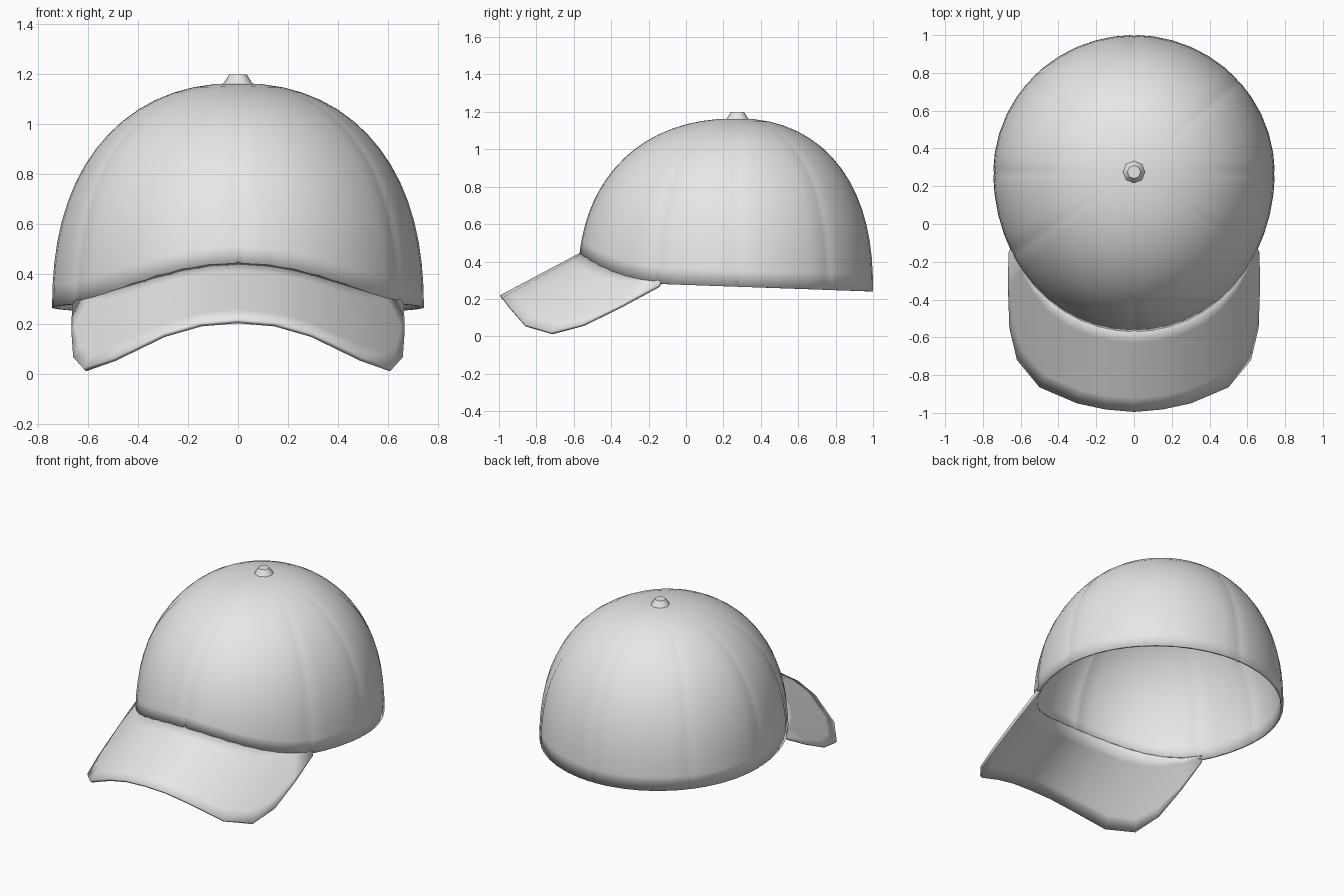
import bpy, bmesh
from math import sin, cos, pi, radians
from mathutils import Vector

if "Cube" in bpy.data.objects:
    bpy.data.objects.remove(bpy.data.objects["Cube"], do_unlink=True)

cloth = bpy.data.materials.new("light grey cloth")
cloth.use_nodes = True
cloth.diffuse_color = (0.8, 0.8, 0.8, 1)
cloth.node_tree.nodes["Principled BSDF"].inputs["Base Color"].default_value = (0.8, 0.8, 0.8, 1)

APEX_Y, BASE, TOP = 0.27, 0.24, 1.165


def finish(name, bm, angle, thickness=0):
    bmesh.ops.recalc_face_normals(bm, faces=bm.faces)
    mesh = bpy.data.meshes.new(name)
    bm.to_mesh(mesh)
    bm.free()
    obj = bpy.data.objects.new(name, mesh)
    bpy.context.collection.objects.link(obj)
    mesh.materials.append(cloth)
    if thickness:
        mod = obj.modifiers.new("thickness", "SOLIDIFY")
        mod.thickness = thickness
        mod.offset = -1
    bpy.ops.object.select_all(action="DESELECT")
    obj.select_set(True)
    bpy.context.view_layer.objects.active = obj
    bpy.ops.object.shade_smooth_by_angle(angle=radians(angle))
    return obj


def crown_point(theta, z, scale=1):
    """Point on the dome at a heading and a height."""
    h = min(max((z - BASE) / (TOP - BASE), 0), 1)
    r = scale * (1 - h ** 2.4) ** (1 / 2.2)
    depth = 0.73 if sin(theta) > 0 else 0.85
    return Vector((0.745 * r * cos(theta), APEX_Y + depth * r * sin(theta), z))


def brim_height(x, y):
    return 0.45 + 0.53 * (y + 0.55) - 0.89 * x * x


def rim_height(theta):
    """Back rim is nearly level; the front rim follows the curved brim."""
    z = 0.3
    for _ in range(6):
        p = crown_point(theta, z)
        z = brim_height(p.x, p.y) if p.y < -0.14 else 0.28 - 0.035 * (p.y + 0.14)
    return z


def grid_faces(bm, columns, closed=False):
    pairs = list(zip(columns, columns[1:]))
    if closed:
        pairs.append((columns[-1], columns[0]))
    for a, b in pairs:
        for i in range(len(a) - 1):
            bm.faces.new((a[i], b[i], b[i + 1], a[i + 1]))


# Crown: sewn panels with shallow seams meeting at the top
seams = [-90, -30, 0, 42, 90, 138, 180, 210]
headings = []
for start, end in zip(seams, seams[1:] + [270]):
    headings.append((start, 0.994))
    headings.append((start + 1.5, 1))
    steps = max(3, round((end - start) / 8))
    headings += [(start + (end - start) * i / steps, 1) for i in range(1, steps)]
    headings.append((end - 1.5, 1))

bm = bmesh.new()
ROWS = 16
columns = []
for degrees, scale in headings:
    theta = radians(degrees)
    low = rim_height(theta)
    column = []
    for i in range(ROWS):
        z = low + (TOP - low) * sin(pi / 2 * i / ROWS)
        column.append(bm.verts.new(crown_point(theta, z, scale)))
    columns.append(column)
grid_faces(bm, columns, closed=True)
peak = bm.verts.new((0, APEX_Y, TOP))
for a, b in zip(columns, columns[1:] + columns[:1]):
    bm.faces.new((a[-1], b[-1], peak))
finish("crown", bm, 40, 0.015)

# Brim: swept from the front rim out to a rounded, drooping edge
half = [(0.665, -0.15), (0.667, -0.35), (0.66, -0.55), (0.62, -0.72),
        (0.5, -0.865), (0.3, -0.95), (0.15, -0.982)]
outline = half + [(0, -0.995)] + [(-x, y) for x, y in reversed(half)]
bm = bmesh.new()
columns = []
for i, (ox, oy) in enumerate(outline):
    theta = radians(-28 - 124 * i / (len(outline) - 1))
    inner = crown_point(theta, rim_height(theta), 0.985)
    column = []
    for j in range(7):
        p = inner.lerp(Vector((ox, oy, 0)), j / 6)
        column.append(bm.verts.new((p.x, p.y, brim_height(p.x, p.y) + 0.005)))
    columns.append(column)
grid_faces(bm, columns)
if sum(f.normal.z for f in bm.faces) < 0:
    bmesh.ops.reverse_faces(bm, faces=bm.faces)
finish("brim", bm, 50, 0.018)

# Covered button on the crown
bm = bmesh.new()
bmesh.ops.create_cone(bm, cap_ends=True, segments=8, radius1=0.07, radius2=0.035, depth=0.055)
bmesh.ops.translate(bm, vec=(0, APEX_Y + 0.005, 1.172), verts=bm.verts)
finish("button", bm, 50)
